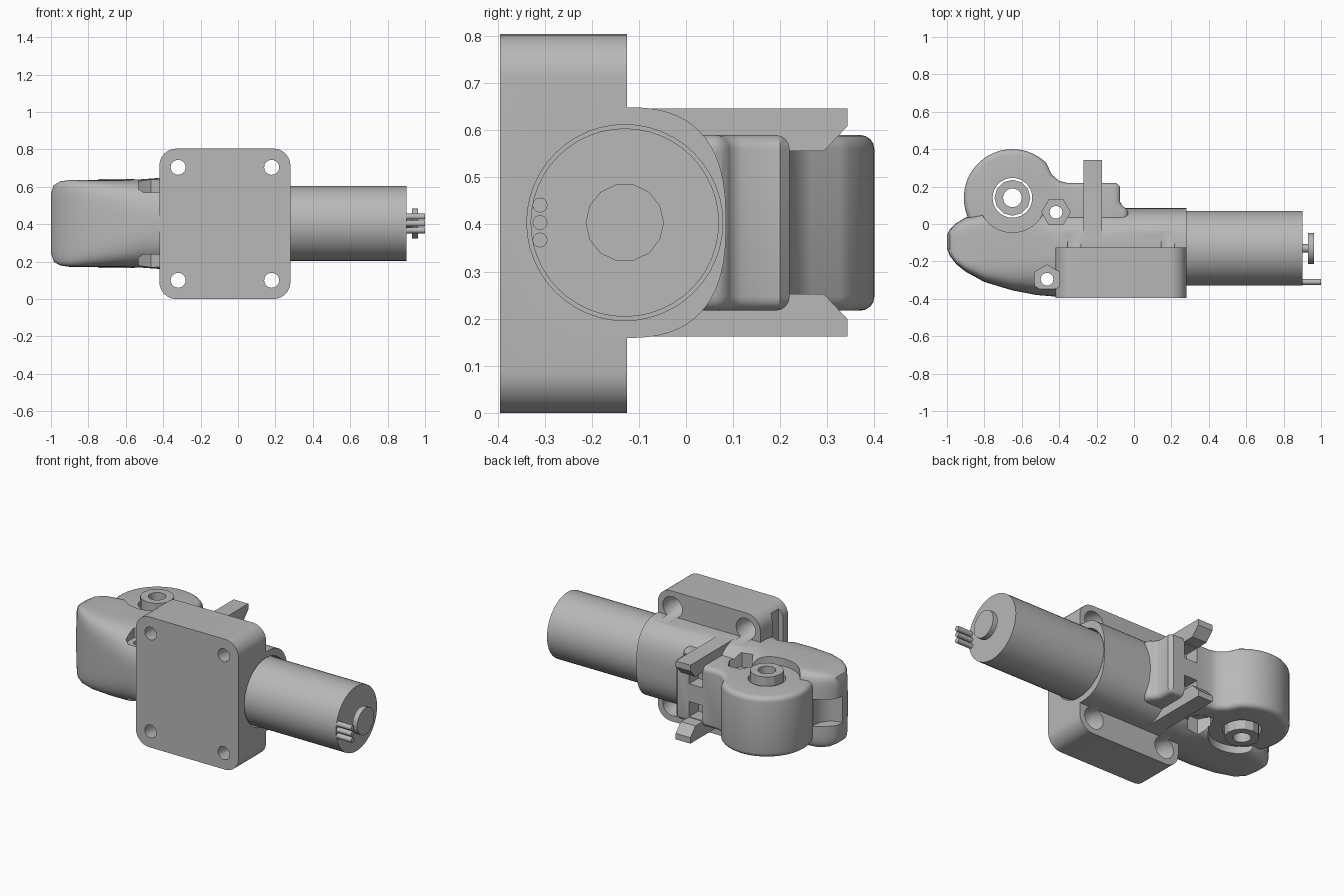
import bpy, bmesh, math

cube = bpy.data.objects.get("Cube")
if cube:
    bpy.data.objects.remove(cube, do_unlink=True)

grey = bpy.data.materials.new("light_grey")
grey.use_nodes = True
grey.diffuse_color = (0.48, 0.48, 0.48, 1)
grey.node_tree.nodes["Principled BSDF"].inputs["Base Color"].default_value = grey.diffuse_color

AXIS = {"x": lambda u, v, w: (w, u, v),
        "y": lambda u, v, w: (u, w, v),
        "z": lambda u, v, w: (u, v, w)}


def loft(name, rings):
    """Skin closed rings of equal length and cap both ends."""
    bm = bmesh.new()
    loops = [[bm.verts.new(p) for p in ring] for ring in rings]
    n = len(loops[0])
    for a, b in zip(loops, loops[1:]):
        for i in range(n):
            j = (i + 1) % n
            bm.faces.new((a[i], a[j], b[j], b[i]))
    bm.faces.new(loops[0])
    bm.faces.new(loops[-1])
    bmesh.ops.recalc_face_normals(bm, faces=bm.faces)
    mesh = bpy.data.meshes.new(name)
    bm.to_mesh(mesh)
    bm.free()
    mesh.materials.append(grey)
    ob = bpy.data.objects.new(name, mesh)
    bpy.context.collection.objects.link(ob)
    return ob


def prism(name, pts, axis, lo, hi):
    f = AXIS[axis]
    return loft(name, [[f(u, v, w) for u, v in pts] for w in (lo, hi)])


def arc(cu, cv, r, a0, a1, n):
    angles = [math.radians(a0 + (a1 - a0) * i / n) for i in range(n + 1)]
    return [(cu + r * math.cos(a), cv + r * math.sin(a)) for a in angles]


def rod(name, axis, cu, cv, r, lo, hi, n=40, turn=0):
    return prism(name, arc(cu, cv, r, turn, turn + 360, n)[:-1], axis, lo, hi)


def box(name, x0, x1, y0, y1, z0, z1):
    return prism(name, [(x0, y0), (x1, y0), (x1, y1), (x0, y1)], "z", z0, z1)


def activate(ob):
    bpy.ops.object.select_all(action="DESELECT")
    ob.select_set(True)
    bpy.context.view_layer.objects.active = ob


def combine(target, other, op):
    activate(target)
    m = target.modifiers.new(op, "BOOLEAN")
    m.operation, m.object, m.solver = op, other, "EXACT"
    bpy.ops.object.modifier_apply(modifier=m.name)
    bpy.data.objects.remove(other, do_unlink=True)


def smooth(ob, angle=35):
    activate(ob)
    bpy.ops.object.shade_smooth_by_angle(angle=math.radians(angle))


MID = 0.404          # height of the motor axis
MY = -0.13           # depth of the motor axis
GX, GY = -0.65, 0.14  # output shaft position


# Main housing: rounded box at the worm end blending into a motor barrel
def section(x, front, back, half, nf, nb):
    cy = MY if back > 0 else (front + back) / 2
    ring = []
    for i in range(64):
        t = 2 * math.pi * (i + 0.5) / 64
        c, s = math.cos(t), math.sin(t)
        n, d = (nb, back - cy) if c > 0 else (nf, cy - front)
        u = math.copysign(abs(c) ** (2 / n), c) * d
        v = math.copysign(abs(s) ** (2 / n), s) * half
        ring.append((x, cy + u, MID + v))
    return ring


body = loft("gearbox_housing", [section(*s) for s in (
    (-1.0, -0.13, -0.06, 0.16, 5, 5),
    (-0.985, -0.17, -0.03, 0.205, 6, 6),
    (-0.95, -0.215, 0.005, 0.225, 7, 7),
    (-0.9, -0.255, 0.035, 0.232, 7, 7),
    (-0.8, -0.31, 0.055, 0.232, 5.5, 7),
    (-0.65, -0.355, 0.065, 0.232, 4, 7),
    (-0.52, -0.38, 0.075, 0.236, 3, 5),
    (-0.4, -0.39, 0.085, 0.245, 2.6, 2.6),
    (0.28, -0.36, 0.085, 0.245, 2.6, 2.6))])

# Gear drum with the square block beside it
outline = [(-0.03, -0.1), (-0.03, 0.08), (-0.06, 0.095), (-0.075, 0.12), (-0.075, 0.2),
           (-0.095, 0.22), (-0.36, 0.22), (-0.4, 0.23), (-0.44, 0.265)]
outline += arc(GX, GY, 0.26, 46, 215, 26) + [(-0.8, -0.1)]
drum = prism("gear_drum", outline, "z", 0.217, 0.59)
bev = drum.modifiers.new("soft_rim", "BEVEL")
bev.width, bev.segments, bev.limit_method = 0.03, 4, "ANGLE"
bev.angle_limit = math.radians(60)

# Seat around the shaft on both faces of the raised housing
for lo, hi in ((0.59, 0.8), (0.0, 0.217)):
    combine(body, rod("seat_cut", "z", GX, GY, 0.185, lo, hi), "DIFFERENCE")
combine(body, drum, "UNION")

# Mounting plate with rounded corners
R = 0.09
corners = []
for cx, cz, a in ((0.28 - R, 0.804 - R, 0), (-0.42 + R, 0.804 - R, 90),
                  (-0.42 + R, R, 180), (0.28 - R, R, 270)):
    corners += arc(cx, cz, R, a, a + 90, 8)
combine(body, prism("mounting_plate", corners, "y", -0.395, -0.125), "UNION")

# Clip arms, mirrored above and below the motor axis
for s in (1, -1):
    pts = [(-0.15, 0.242), (0.343, 0.242), (0.343, 0.205), (0.293, 0.152), (-0.15, 0.152)]
    arm = prism("clip_arm", [(y, MID + s * z) for y, z in pts], "x", -0.27, -0.17)
    combine(body, arm, "UNION")
    z0, z1 = sorted((MID + s * 0.055, MID + s * 0.148))
    combine(body, box("clip_window", -0.265, -0.175, 0.13, 0.3, z0, z1), "DIFFERENCE")

# Screw holes with counterbores
for hx in (-0.32, 0.18):
    for hz in (0.1, 0.704):
        combine(body, rod("screw_hole", "y", hx, hz, 0.04, -0.5, -0.1, 24), "DIFFERENCE")
        bore = loft("counterbore", [[(u, y, v) for u, v in arc(hx, hz, r, 0, 360, 24)[:-1]]
                                    for r, y in ((0.038, -0.24), (0.066, -0.2), (0.066, 0.02))])
        combine(body, bore, "DIFFERENCE")

# Nut pockets with bolt holes
for nx, ny, depth, turn in ((-0.417, 0.063, 0.13, 0), (-0.465, -0.295, 0.165, 30)):
    combine(body, rod("bolt_hole", "z", nx, ny, 0.034, -0.1, 0.9, 20), "DIFFERENCE")
    for lo, hi in ((MID + depth, 0.9), (-0.1, MID - depth)):
        combine(body, rod("nut_pocket", "z", nx, ny, 0.076, lo, hi, 6, turn), "DIFFERENCE")

# Shaft opening, end notch and motor socket
combine(body, rod("shaft_opening", "z", GX, GY, 0.106, -0.1, 0.9), "DIFFERENCE")
combine(body, rod("end_notch", "z", -1.0, 0.015, 0.11, 0.32, 0.485), "DIFFERENCE")
combine(body, rod("motor_socket", "x", MY, MID, 0.208, 0.15, 0.4, 48), "DIFFERENCE")
smooth(body)

# Hollow output shaft
shaft = rod("output_shaft", "z", GX, GY, 0.096, 0.167, 0.641, 12)
combine(shaft, rod("shaft_bore", "z", GX, GY, 0.05, 0, 0.9, 24), "DIFFERENCE")
smooth(shaft, 25)

# Motor can, rear encoder disc and connector pins
smooth(rod("motor_can", "x", MY, MID, 0.2, 0.15, 0.9, 48))
smooth(rod("rear_spindle", "x", MY, MID, 0.022, 0.89, 0.94, 16))
smooth(rod("encoder_disc", "x", MY, MID, 0.083, 0.93, 0.962, 14), 40)
for i in (-1, 0, 1):
    smooth(rod("connector_pin", "x", -0.31, MID + i * 0.037, 0.016, 0.89, 1.0, 12))
